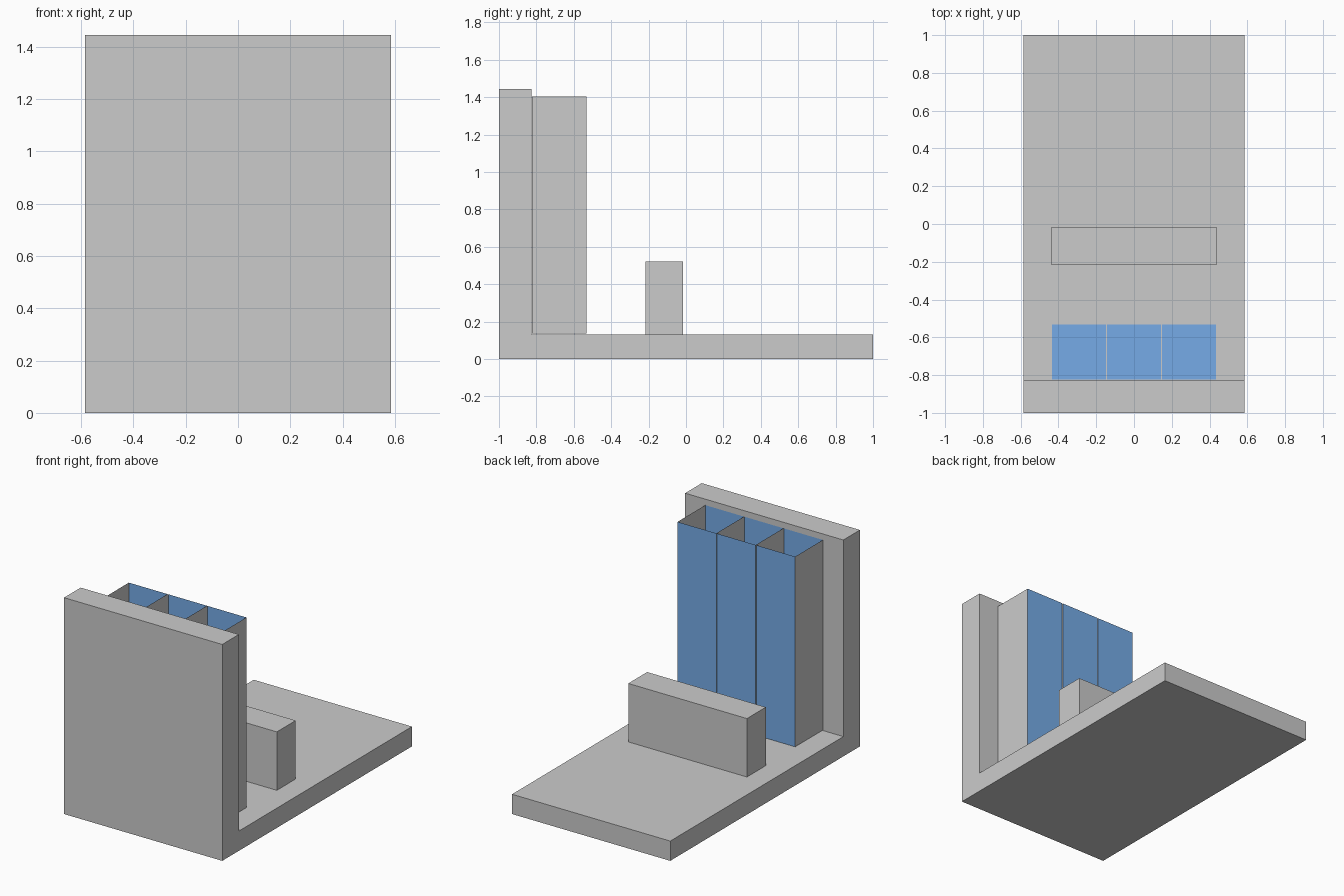
import bpy, bmesh

if "Cube" in bpy.data.objects:
    bpy.data.objects.remove(bpy.data.objects["Cube"])


def finish(bm, name):
    bmesh.ops.recalc_face_normals(bm, faces=bm.faces)
    mesh = bpy.data.meshes.new(name)
    bm.to_mesh(mesh)
    bm.free()
    obj = bpy.data.objects.new(name, mesh)
    bpy.context.collection.objects.link(obj)
    return obj


def box_mesh(lo, hi):
    bm = bmesh.new()
    bmesh.ops.create_cube(bm, size=1)
    for v in bm.verts:
        v.co = [lo[i] + (v.co[i] + 0.5) * (hi[i] - lo[i]) for i in range(3)]
    return bm


# L-shaped base: side profile (y, z) extruded across x
HALF_W = 0.584
profile = [(-1, 0), (1, 0), (1, 0.132), (-0.825, 0.132), (-0.825, 1.444), (-1, 1.444)]
bm = bmesh.new()
side = bm.faces.new([bm.verts.new((-HALF_W, y, z)) for y, z in profile])
ext = bmesh.ops.extrude_face_region(bm, geom=[side])
bmesh.ops.translate(bm, vec=(2 * HALF_W, 0, 0),
                    verts=[g for g in ext["geom"] if isinstance(g, bmesh.types.BMVert)])
finish(bm, "base_and_back_wall")

# Low solid block in the middle of the base
finish(box_mesh((-0.438, -0.216, 0.13), (0.438, -0.017, 0.522)), "low_block")

# Three open-topped bins: blue front, back and floor, grey sides
grey = bpy.data.materials.new("grey")
blue = bpy.data.materials.new("blue")
blue.diffuse_color = (0.18, 0.41, 0.8, 1)
blue.use_nodes = True
blue.node_tree.nodes["Principled BSDF"].inputs["Base Color"].default_value = blue.diffuse_color
for i in range(3):
    cx = (i - 1) * 0.291
    bm = box_mesh((cx - 0.143, -0.823, 0.136), (cx + 0.143, -0.531, 1.405))
    bmesh.ops.recalc_face_normals(bm, faces=bm.faces)
    top = [f for f in bm.faces if f.normal.z > 0.9]
    for f in bm.faces:
        f.material_index = 0 if abs(f.normal.x) > 0.9 else 1
    bmesh.ops.delete(bm, geom=top, context='FACES_ONLY')
    tube = finish(bm, f"open_bin_{i + 1}")
    tube.data.materials.append(grey)
    tube.data.materials.append(blue)
